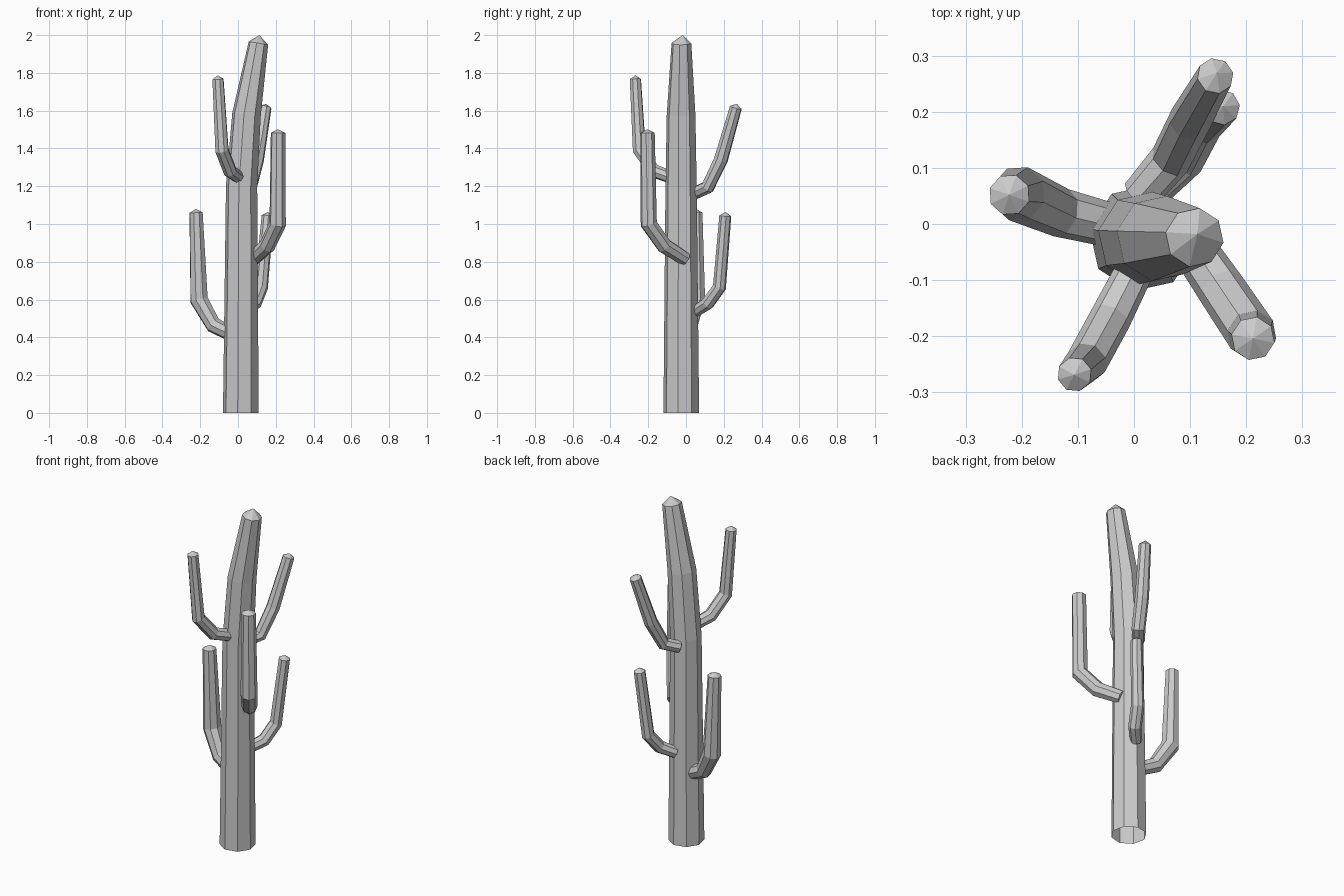
import bpy, bmesh, math
from mathutils import Vector

cube = bpy.data.objects.get("Cube")
if cube:
    bpy.data.objects.remove(cube)

SIDES = 8
GREY = (0.6, 0.6, 0.6, 1)
mat = bpy.data.materials.new("plain_grey")
mat.use_nodes = True
mat.diffuse_color = GREY
mat.node_tree.nodes["Principled BSDF"].inputs["Base Color"].default_value = GREY


def limb(name, path, radii, apex, side, phase=0.0, cap_start=True):
    """Sweep an octagon along a path and close the tip with a low cone."""
    pts = [Vector(p) for p in path]
    bm = bmesh.new()
    rings = []
    for i, (p, r) in enumerate(zip(pts, radii)):
        before = (p - pts[i - 1]).normalized() if i else Vector()
        after = (pts[i + 1] - p).normalized() if i + 1 < len(pts) else Vector()
        tangent = (before + after).normalized()
        v = tangent.cross(side).normalized()
        u = v.cross(tangent)
        angles = [phase + math.tau * k / SIDES for k in range(SIDES)]
        rings.append([bm.verts.new(p + r * (u * math.cos(a) + v * math.sin(a)))
                      for a in angles])
    for low, high in zip(rings, rings[1:]):
        for k in range(SIDES):
            n = (k + 1) % SIDES
            bm.faces.new((low[k], low[n], high[n], high[k]))
    tip = bm.verts.new(apex)
    for k in range(SIDES):
        bm.faces.new((rings[-1][k], rings[-1][(k + 1) % SIDES], tip))
    if cap_start:
        bm.faces.new(rings[0][::-1])
    mesh = bpy.data.meshes.new(name)
    bm.to_mesh(mesh)
    bm.free()
    mesh.materials.append(mat)
    obj = bpy.data.objects.new(name, mesh)
    bpy.context.collection.objects.link(obj)
    return obj


def arm(name, path, radii):
    """Arm bending upward, with its octagon aligned to the bend plane."""
    out = Vector(path[2]) - Vector(path[0])
    side = Vector((-out.y, out.x, 0)).normalized()
    end = Vector(path[-1])
    lean = (end - Vector(path[-2])).normalized()
    limb(name, path, radii, end + lean * 0.02, side)


# Trunk, open underneath and leaning near the top
limb("trunk",
     [(.015, -.025, 0), (.019, -.026, 1.2), (.045, -.026, 1.58), (.108, -.024, 1.957)],
     [.096, .084, .077, .053], (.113, -.018, 2.0),
     Vector((1, 0, 0)), math.radians(-10), cap_start=False)

# Arms, from lowest to highest
arm("lower_right_arm",
    [(-.05, 0, .425), (-.13, .02, .465), (-.206, .054, .597), (-.222, .052, 1.06)],
    [.04, .044, .05, .037])
arm("lower_back_arm",
    [(.03, .055, .54), (.09, .115, .58), (.123, .177, .665), (.157, .208, 1.043)],
    [.032, .036, .036, .032])
arm("middle_front_arm",
    [(.08, -.005, .815), (.155, -.115, .885), (.21, -.197, 1.0), (.212, -.204, 1.482)],
    [.038, .043, .045, .039])
arm("upper_back_arm",
    [(.01, .05, 1.165), (.065, .115, 1.195), (.1, .185, 1.34), (.145, .264, 1.617)],
    [.034, .037, .038, .033])
arm("upper_front_arm",
    [(0, -.085, 1.25), (-.042, -.168, 1.28), (-.085, -.247, 1.39), (-.106, -.268, 1.767)],
    [.034, .037, .037, .031])
